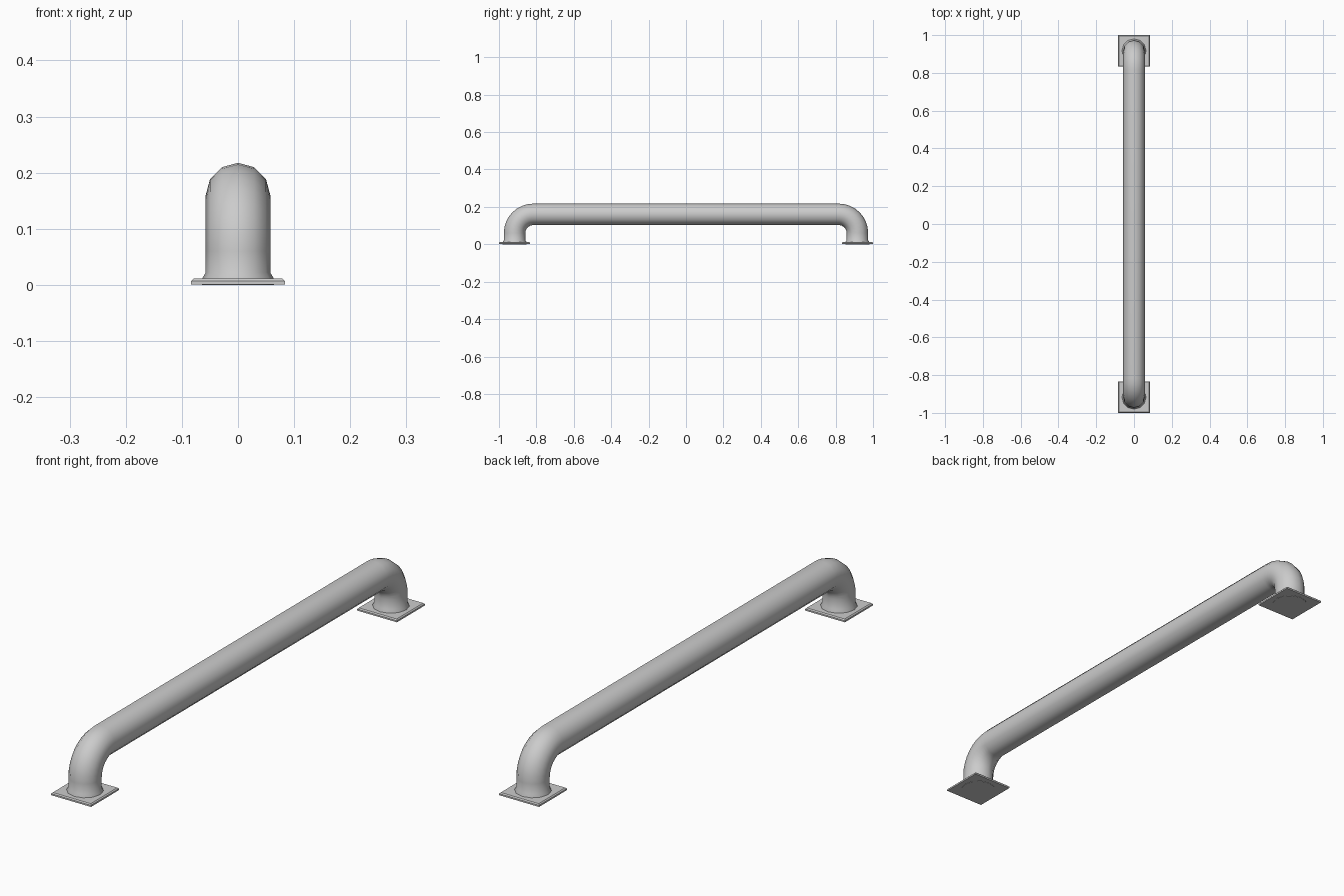
import bpy, bmesh, math

if "Cube" in bpy.data.objects:
    bpy.data.objects.remove(bpy.data.objects["Cube"])

R = 0.0575          # tube radius
BEND = 0.10         # bend radius of the centre line
POST_Y = 0.9165     # post centre
BEND_Z = 0.06       # height where the bend starts
SIDES, STEPS = 12, 8

metal = bpy.data.materials.new("light_grey_metal")
metal.diffuse_color = (0.6, 0.6, 0.6, 1)
metal.use_nodes = True
metal.node_tree.nodes["Principled BSDF"].inputs["Base Color"].default_value = metal.diffuse_color


def add_object(name, bm):
    bmesh.ops.recalc_face_normals(bm, faces=bm.faces)
    mesh = bpy.data.meshes.new(name)
    bm.to_mesh(mesh)
    bm.free()
    mesh.materials.append(metal)
    obj = bpy.data.objects.new(name, mesh)
    bpy.context.collection.objects.link(obj)
    return obj


# Tube path for the +y end: (y, z, radius, angle of the outward normal)
half = [(POST_Y, 0.0, 0.064, 0), (POST_Y, 0.011, 0.064, 0), (POST_Y, 0.022, R, 0)]
for i in range(STEPS + 1):
    a = math.pi / 2 * i / STEPS
    half.append((POST_Y - BEND + BEND * math.cos(a), BEND_Z + BEND * math.sin(a), R, a))
path = half + [(-y, z, r, math.pi - a) for y, z, r, a in reversed(half)]

# Handrail tube: flared feet, bends and straight bar
bm = bmesh.new()
rings = []
for y, z, r, a in path:
    ring = []
    for k in range(SIDES):
        t = 2 * math.pi * k / SIDES
        out = r * math.cos(t)
        ring.append(bm.verts.new((r * math.sin(t), y + out * math.cos(a), z + out * math.sin(a))))
    rings.append(ring)
for p, q in zip(rings, rings[1:]):
    for k in range(SIDES):
        n = (k + 1) % SIDES
        bm.faces.new((p[k], p[n], q[n], q[k]))
bm.faces.new(rings[0])
bm.faces.new(rings[-1])
tube = add_object("rail_tube", bm)
bpy.context.view_layer.objects.active = tube
tube.select_set(True)
bpy.ops.object.shade_smooth_by_angle(angle=math.radians(35))

# Square mounting plates with a chamfered top edge
for name, s in (("front_plate", -1), ("back_plate", 1)):
    bm = bmesh.new()
    bmesh.ops.create_cube(bm, size=1)
    for v in bm.verts:
        v.co = (v.co.x * 0.167, v.co.y * 0.167 + s * POST_Y, 0.006 + v.co.z * 0.010)
    top = [e for e in bm.edges if all(v.co.z > 0.008 for v in e.verts)]
    bmesh.ops.bevel(bm, geom=top, offset=0.004, segments=1, affect='EDGES')
    add_object(name, bm)
